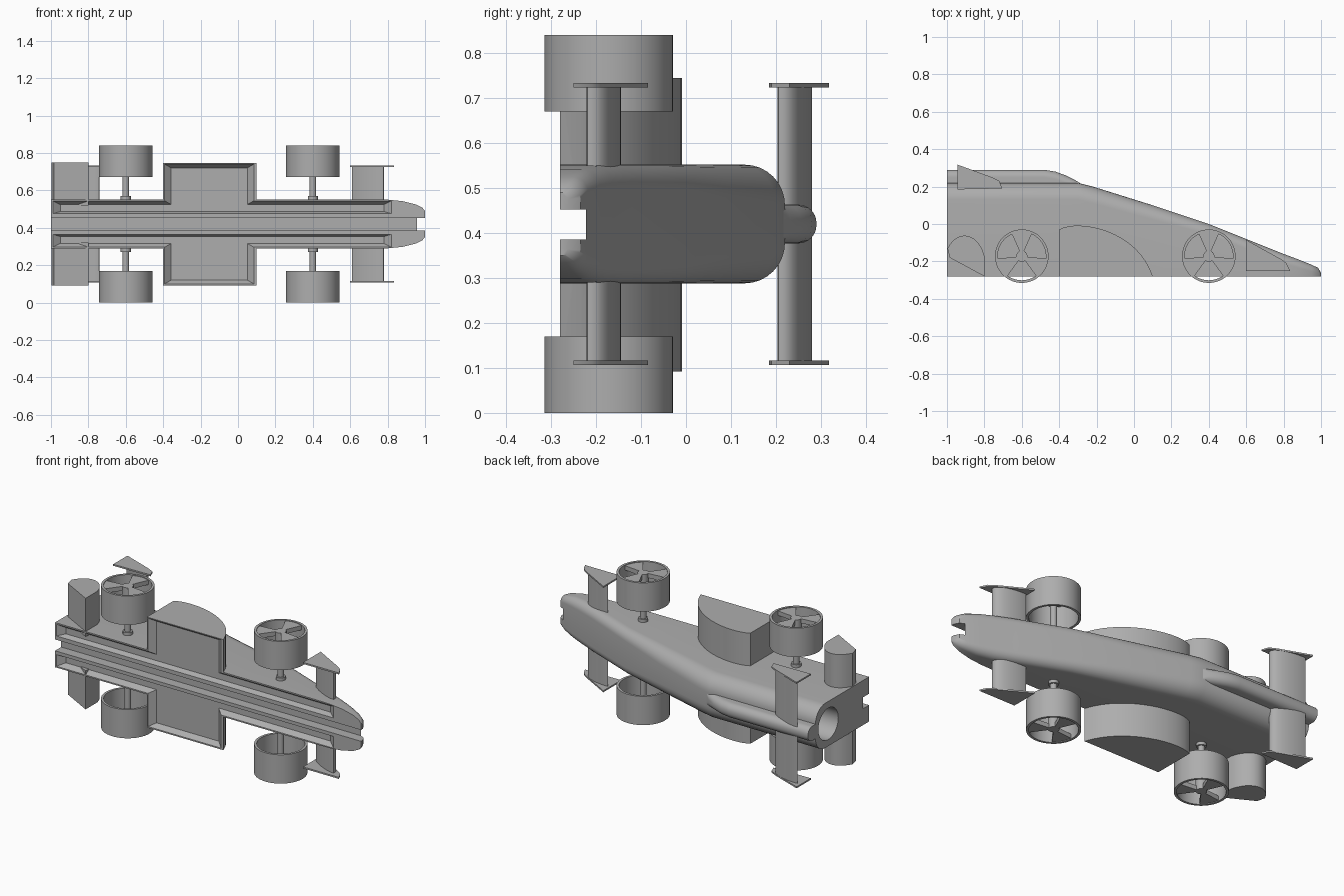
import bpy, bmesh
from math import sin, cos, radians, pi

cube = bpy.data.objects.get("Cube")
if cube:
    bpy.data.objects.remove(cube)

MID = 0.42  # middle of the car's width, which runs along z

grey = bpy.data.materials.new("light_grey")
grey.use_nodes = True
grey.diffuse_color = (0.42, 0.42, 0.42, 1)
grey.node_tree.nodes["Principled BSDF"].inputs["Base Color"].default_value = (0.42, 0.42, 0.42, 1)


def make(name, bm):
    bmesh.ops.recalc_face_normals(bm, faces=bm.faces)
    mesh = bpy.data.meshes.new(name)
    bm.to_mesh(mesh)
    bm.free()
    mesh.materials.append(grey)
    obj = bpy.data.objects.new(name, mesh)
    bpy.context.collection.objects.link(obj)
    return obj


def loft(name, rings, closed=False):
    bm = bmesh.new()
    loops = [[bm.verts.new(p) for p in ring] for ring in rings]
    pairs = list(zip(loops, loops[1:]))
    if closed:
        pairs.append((loops[-1], loops[0]))
    else:
        bm.faces.new(loops[0])
        bm.faces.new(loops[-1])
    for a, b in pairs:
        for i in range(len(a)):
            j = (i + 1) % len(a)
            bm.faces.new((a[i], a[j], b[j], b[i]))
    return make(name, bm)


def extrude(name, outline, z0, z1):
    return loft(name, [[(x, y, z) for x, y in outline] for z in (z0, z1)])


def both_sides(name, outline, z0, z1):
    extrude("right_" + name, outline, z0, z1)
    extrude("left_" + name, outline, 2 * MID - z1, 2 * MID - z0)


def circle(cx, cy, r, n=40):
    return [(cx + r * cos(2 * pi * i / n), cy + r * sin(2 * pi * i / n)) for i in range(n)]


def curve(p0, p1, p2, p3, n=16):
    pts = []
    for i in range(n + 1):
        t = i / n
        w = ((1 - t) ** 3, 3 * t * (1 - t) ** 2, 3 * t * t * (1 - t), t ** 3)
        pts.append(tuple(sum(k * p[c] for k, p in zip(w, (p0, p1, p2, p3))) for c in (0, 1)))
    return pts


def arch(x, base, top, half, r, n=8):
    """Cross-section with a flat base and two rounded upper corners."""
    r = min(r, half * 0.98, (top - base) * 0.95)
    ring = [(x, base, MID - half), (x, base, MID + half)]
    for side, start in ((1, 0), (-1, 90)):
        for i in range(n + 1):
            a = radians(start + 90 * i / n)
            ring.append((x, top - r + r * sin(a), MID + side * (half - r) + r * cos(a)))
    return ring


def tray(x0, x1, z0, z1, wall_in, wall_out, wall_x):
    """Cutter for a shallow recess with sloping walls, on either side of the middle."""
    cutters = []
    for s in (1, -1):
        rings = []
        for y, k in ((-0.30, 0), (-0.28, 0), (-0.25, 1)):
            a, b = z0 + k * wall_in, z1 - k * wall_out
            l, r = x0 + k * wall_x, x1 - k * wall_x
            rings.append([(x, y, MID + s * z) for x, z in ((l, a), (r, a), (r, b), (l, b))])
        cutters.append(loft("tray_cutter", rings))
    return cutters


# Body: a long wedge with a rounded back
body = loft("body", [arch(*s) for s in (
    (-1, -0.28, 0.22, 0.132, 0.09), (-0.3, -0.28, 0.22, 0.132, 0.09),
    (-0.22, -0.28, 0.2, 0.132, 0.088), (0.1, -0.28, 0.1, 0.132, 0.075),
    (0.4, -0.28, 0, 0.132, 0.055), (0.7, -0.28, -0.12, 0.132, 0.05),
    (0.8, -0.28, -0.16, 0.13, 0.05), (0.88, -0.28, -0.19, 0.122, 0.045),
    (0.95, -0.28, -0.218, 0.105, 0.035), (0.985, -0.28, -0.235, 0.088, 0.03),
    (1, -0.28, -0.262, 0.07, 0.015))])

# Cartridge hump along the back
loft("hump", [arch(x, 0.196, top, 0.043, 0.04) for x, top in (
    (-1, 0.29), (-0.48, 0.29), (-0.42, 0.28), (-0.36, 0.258), (-0.31, 0.232), (-0.26, 0.2))])

# Side pods
pod = extrude("side_pods", [(-0.4, -0.28)] + curve((-0.4, -0.03), (-0.3, 0.03), (0.02, -0.03), (0.1, -0.28)),
              0.092, 0.745)

# Underside recesses, tether channel and cartridge hole
channel = loft("channel_cutter", [[(x, y, z) for y, z in (
    (-0.4, 0.385), (-0.222, 0.385), (-0.222, 0.452), (-0.4, 0.452))] for x in (-1.1, 1.1)])
hole = loft("hole_cutter", [[(x, y, z) for y, z in circle(0.1, MID, 0.093)] for x in (-1.1, -0.5)])
trays = tray(-0.99, 0.82, 0.055, 0.124, 0.012, 0.02, 0.04)
trays += tray(-0.392, 0.085, 0.06, 0.32, 0.008, 0.02, 0.035)


def cut(obj, cutters):
    for c in cutters:
        mod = obj.modifiers.new("cut", "BOOLEAN")
        mod.operation = "DIFFERENCE"
        mod.solver = "EXACT"
        mod.object = c
    shape = obj.evaluated_get(bpy.context.evaluated_depsgraph_get())
    mesh = bpy.data.meshes.new_from_object(shape)
    obj.modifiers.clear()
    obj.data = mesh


cut(body, [channel, hole] + trays)
cut(pod, [channel] + trays)
for c in [channel, hole] + trays:
    bpy.data.objects.remove(c)

# Fairings behind the rear wheels
both_sides("rear_fairing", [(-0.8, -0.28), (-0.8, -0.17)]
           + curve((-0.8, -0.17), (-0.83, -0.05), (-0.94, -0.02), (-0.997, -0.13), 12)[1:]
           + [(-0.985, -0.18)], 0.092, 0.32)

# Wings: tilted aerofoils with end plates
for name, lead, trail in (("front", (0.78, -0.215), (0.61, -0.145)), ("rear", (-0.74, 0.21), (-0.925, 0.28))):
    (lx, ly), (tx, ty) = lead, trail
    foil = curve(trail, (tx + 0.06, ty + 0.005), (lx + 0.01, ly + 0.05), lead, 10)
    foil += curve(lead, (lx + 0.005, ly - 0.02), (tx + 0.07, ty - 0.06), trail, 10)[1:-1]
    if name == "front":
        both_sides("front_wing", foil, 0.113, 0.34)
    else:
        extrude("rear_wing", foil, 0.113, 0.727)
both_sides("front_end_plate", [(0.6, -0.25), (0.6, -0.085), (0.79, -0.19), (0.815, -0.21), (0.835, -0.25)],
           0.107, 0.116)
both_sides("rear_end_plate", [(-0.945, 0.185), (-0.945, 0.318), (-0.76, 0.25), (-0.72, 0.23), (-0.705, 0.19)],
           0.107, 0.116)

# Wheels: open rims with three wide spokes, hubs and axles
WY, R, RIM = -0.172, 0.143, 0.129
for place, wx in (("rear", -0.6), ("front", 0.4)):
    extrude(place + "_axle", circle(wx, WY, 0.018, 24), 0.01, 0.83)
    both_sides(place + "_hub", circle(wx, WY, 0.03, 24), 0.004, 0.09)
    both_sides(place + "_bush", circle(wx, WY, 0.027, 24), 0.27, 0.30)
    for side, outer, inner in (("right", 0, 0.17), ("left", 0.84, 0.67)):
        rings = [[(x, y, z) for x, y in circle(wx, WY, r, 48)]
                 for r, z in ((R, outer), (R, inner), (RIM, inner), (RIM, outer))]
        loft(f"{place}_{side}_rim", rings, closed=True)
    for k in range(3):
        mid = 90 + 120 * k
        sector = [(wx, WY)] + [(wx + 0.132 * cos(radians(a)), WY + 0.132 * sin(radians(a)))
                               for a in range(mid - 24, mid + 25, 6)]
        both_sides(f"{place}_spoke_{k + 1}", sector, 0.004, 0.03)

# Smooth shading with sharp edges kept
bpy.ops.object.select_all(action="DESELECT")
for obj in bpy.context.scene.objects:
    if obj.type == "MESH":
        obj.select_set(True)
        bpy.context.view_layer.objects.active = obj
bpy.ops.object.shade_smooth_by_angle(angle=radians(32))
